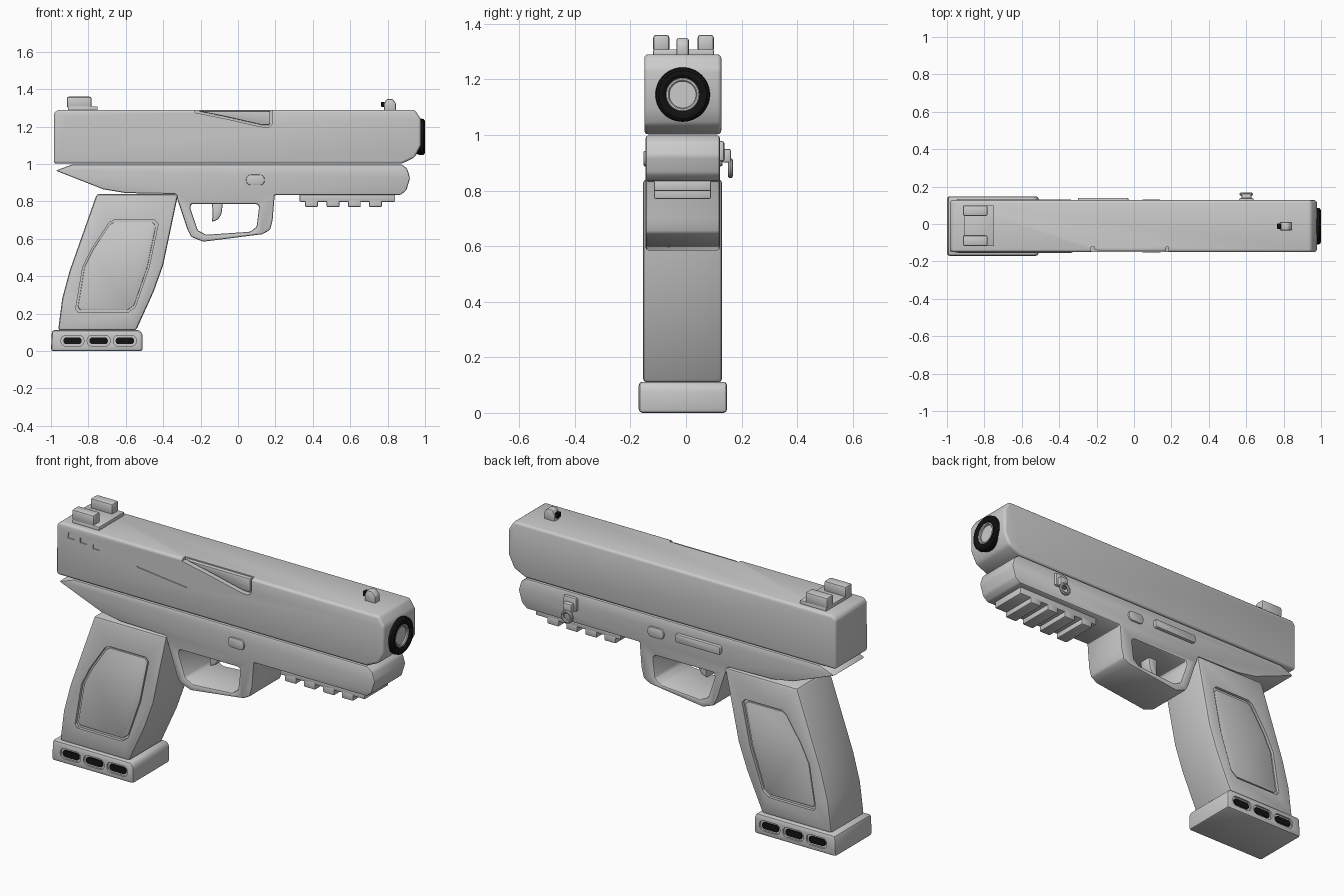
import bpy, math

if "Cube" in bpy.data.objects:
    bpy.data.objects.remove(bpy.data.objects["Cube"])

def material(name, v):
    m = bpy.data.materials.new(name)
    m.diffuse_color = (v, v, v, 1)
    m.use_nodes = True
    m.node_tree.nodes["Principled BSDF"].inputs["Base Color"].default_value = m.diffuse_color
    return m

GREY = material("light_grey", 0.6)
BLACK = material("black", 0.006)
MID = -0.012          # centre plane of the body

def finish(ob, bevel=0, cuts=(), cut_first=False, segs=2):
    """Bevel and cut a part, bake the modifiers, then smooth with sharp edges."""
    def cut():
        for c in cuts:
            m = ob.modifiers.new("cut", 'BOOLEAN')
            m.operation, m.solver, m.object = 'DIFFERENCE', 'EXACT', c
    if cut_first:
        cut()
    if bevel:
        m = ob.modifiers.new("bevel", 'BEVEL')
        m.width, m.segments, m.limit_method = bevel, segs, 'ANGLE'
        m.angle_limit = math.radians(32)
    if not cut_first:
        cut()
    bpy.ops.object.select_all(action='DESELECT')
    bpy.context.view_layer.objects.active = ob
    ob.select_set(True)
    bpy.ops.object.convert(target='MESH')
    bpy.ops.object.shade_smooth_by_angle(angle=math.radians(32))
    for c in cuts:
        bpy.data.objects.remove(c)
    return ob

def prism(name, pts, y0, y1, mat=GREY):
    """Extrude an (x, z) outline from y0 to y1."""
    n = len(pts)
    area = sum(pts[i - 1][0] * pts[i][1] - pts[i][0] * pts[i - 1][1] for i in range(n))
    if area < 0:
        pts = pts[::-1]
    verts = [(x, y, z) for y in (y0, y1) for x, z in pts]
    faces = [tuple(range(n)), tuple(range(2 * n - 1, n - 1, -1))]
    faces += [(i, i + n, (i + 1) % n + n, (i + 1) % n) for i in range(n)]
    me = bpy.data.meshes.new(name)
    me.from_pydata(verts, [], faces)
    me.materials.append(mat)
    ob = bpy.data.objects.new(name, me)
    bpy.context.collection.objects.link(ob)
    return ob

def rect(x0, x1, z0, z1):
    return [(x0, z0), (x1, z0), (x1, z1), (x0, z1)]

def pill(cx, cz, w, h, r, n=5):
    """Rounded rectangle outline."""
    out = []
    for k, (sx, sz) in enumerate(((1, 1), (-1, 1), (-1, -1), (1, -1))):
        for i in range(n):
            a = math.pi / 2 * (k + i / (n - 1))
            out.append((cx + sx * (w / 2 - r) + r * math.cos(a),
                        cz + sz * (h / 2 - r) + r * math.sin(a)))
    return out

def inset(pts, d):
    """Shrink an outline towards its centre by about d."""
    cx = (min(p[0] for p in pts) + max(p[0] for p in pts)) / 2
    cz = (min(p[1] for p in pts) + max(p[1] for p in pts)) / 2
    w = max(p[0] for p in pts) - cx
    h = max(p[1] for p in pts) - cz
    return [(cx + (x - cx) * (1 - d / w), cz + (z - cz) * (1 - d / h)) for x, z in pts]

def box(name, x0, x1, y0, y1, z0, z1, bevel=0.008, mat=GREY):
    return finish(prism(name, rect(x0, x1, z0, z1), y0, y1, mat), bevel)

def lathe(name, profile, cy, cz, mat, n=48):
    """Revolve an (x, radius) closed profile around the x axis."""
    k = len(profile)
    verts = [(x, cy + r * math.cos(2 * math.pi * i / n), cz + r * math.sin(2 * math.pi * i / n))
             for i in range(n) for x, r in profile]
    faces = [(i * k + j, i * k + (j + 1) % k, (i + 1) % n * k + (j + 1) % k, (i + 1) % n * k + j)
             for i in range(n) for j in range(k)]
    me = bpy.data.meshes.new(name)
    me.from_pydata(verts, [], faces)
    me.materials.append(mat)
    ob = bpy.data.objects.new(name, me)
    bpy.context.collection.objects.link(ob)
    return finish(ob)

# Slide with side port, rear marks and a thin scored line
port = [(-0.23, 1.32), (-0.23, 1.275), (-0.07, 1.243), (0.12, 1.2), (0.165, 1.197),
        (0.185, 1.215), (0.185, 1.32)]
marks = [[(-0.915, 1.218), (-0.875, 1.218), (-0.875, 1.235), (-0.895, 1.252), (-0.91, 1.25)],
         rect(-0.84, -0.8, 1.212, 1.238), [(-0.765, 1.2), (-0.725, 1.2), (-0.73, 1.218), (-0.765, 1.225)]]
score = [(-0.5, 1.178), (-0.2, 1.145), (-0.2, 1.138), (-0.5, 1.171)]
slide = prism("slide", [(-0.985, 1.002), (0.875, 1.002), (0.945, 1.035), (0.978, 1.1), (0.978, 1.24),
                        (0.945, 1.29), (-0.965, 1.29), (-0.985, 1.27)], -0.15, 0.127)
finish(slide, 0.022, [prism("port_cutter", port, -0.2, -0.122)] +
       [prism("mark_cutter", m, -0.2, -0.145) for m in marks + [score]], segs=3)
finish(prism("port_cover", [(-0.215, 1.284), (-0.07, 1.254), (0.125, 1.21), (0.165, 1.208),
                            (0.172, 1.22), (0.172, 1.284)], -0.143, -0.11), 0.006)

# Frame with trigger guard opening
hole = [(-0.25, 0.787), (0.1, 0.787), (0.113, 0.775), (0.1, 0.665), (0.065, 0.638),
        (-0.17, 0.622), (-0.215, 0.645), (-0.255, 0.765)]
frame = prism("frame", [(-0.975, 0.965), (-0.885, 0.998), (0.875, 0.998), (0.905, 0.975), (0.92, 0.925),
                        (0.9, 0.86), (0.87, 0.835), (0.196, 0.835), (0.185, 0.7), (0.172, 0.648),
                        (0.13, 0.625), (-0.185, 0.585), (-0.25, 0.61), (-0.27, 0.65), (-0.32, 0.8),
                        (-0.335, 0.84), (-0.6, 0.845), (-0.72, 0.865)], -0.145, 0.122)
finish(frame, 0.016, [prism("guard_cutter", hole, -0.4, 0.4)], cut_first=True)
finish(prism("trigger", [(-0.14, 0.8), (-0.08, 0.8), (-0.088, 0.735), (-0.105, 0.705), (-0.14, 0.69),
                         (-0.135, 0.73)], MID - 0.035, MID + 0.035), 0.008)

# Grip with recessed panels on both sides
panel = [(-0.665, 0.7), (-0.445, 0.7), (-0.427, 0.68), (-0.475, 0.45), (-0.55, 0.235), (-0.588, 0.207),
         (-0.855, 0.207), (-0.868, 0.225), (-0.83, 0.45), (-0.78, 0.55), (-0.69, 0.685)]
grip = prism("grip", [(-0.755, 0.84), (-0.32, 0.84), (-0.4, 0.46), (-0.45, 0.32), (-0.545, 0.11),
                      (-0.962, 0.11), (-0.94, 0.28), (-0.9, 0.43)], -0.155, 0.13)
finish(grip, 0.014, [prism("panel_cutter", panel, a, b) for a, b in ((-0.3, -0.139), (0.114, 0.3))])
for side, (a, b) in (("front", (-0.147, -0.13)), ("back", (0.105, 0.122))):
    finish(prism(side + "_grip_panel", inset(panel, 0.012), a, b), 0.004)

# Magazine base with dark slots on both sides
base = prism("magazine_base", [(-1, 0), (-0.51, 0), (-0.51, 0.09), (-0.525, 0.112), (-0.995, 0.112)],
             -0.17, 0.148)
slots = (-0.885, -0.745, -0.605)
finish(base, 0.018, [prism("slot_cutter", pill(x, 0.055, 0.122, 0.056, 0.024), a, b)
                     for x in slots for a, b in ((-0.3, -0.16), (0.138, 0.3))])
for x in slots:
    for a, b in ((-0.166, -0.158), (0.136, 0.144)):
        finish(prism("base_slot", pill(x, 0.055, 0.098, 0.036, 0.016), a, b, BLACK))

# Muzzle
lathe("muzzle_ring", [(0.95, 0.06), (0.95, 0.09), (0.978, 0.098), (0.992, 0.096), (1.0, 0.086),
                      (1.0, 0.072), (0.992, 0.06)], MID, 1.145, BLACK)
lathe("barrel_rim", [(0.95, 0.048), (0.95, 0.062), (0.988, 0.062), (0.992, 0.058), (0.992, 0.052),
                     (0.988, 0.048)], MID, 1.145, GREY)
lathe("barrel_plug", [(0.95, 0.0001), (0.95, 0.05), (0.98, 0.05), (0.98, 0.0001)], MID, 1.145, GREY)

# Sights
box("rear_sight_base", -0.91, -0.75, -0.118, 0.1, 1.28, 1.308, 0.005)
for y in (-0.118, 0.042):
    box("rear_sight_post", -0.915, -0.783, y, y + 0.058, 1.3, 1.36, 0.01)
finish(prism("front_sight", [(0.78, 1.28), (0.845, 1.28), (0.845, 1.325), (0.825, 1.348), (0.795, 1.348),
                             (0.78, 1.32)], MID - 0.022, MID + 0.022), 0.007)
box("front_sight_dot", 0.765, 0.785, MID - 0.014, MID + 0.014, 1.305, 1.333, 0.004, BLACK)

# Accessory rail
box("rail", 0.33, 0.84, -0.115, 0.09, 0.798, 0.84, 0.006)
for x in (0.393, 0.508, 0.622, 0.735):
    box("rail_tooth", x - 0.034, x + 0.034, -0.115, 0.09, 0.77, 0.815, 0.006)

# Side buttons, long catch and hanging ring
for a, b in ((-0.153, -0.13), (0.11, 0.131)):
    finish(prism("pin_button", pill(0.093, 0.915, 0.098, 0.056, 0.024), a, b), 0.005)
finish(prism("long_catch", pill(-0.165, 0.925, 0.27, 0.046, 0.012), 0.11, 0.14), 0.006)
box("ring_mount", 0.562, 0.64, 0.115, 0.138, 0.905, 0.978)
box("ring_stem", 0.575, 0.628, 0.13, 0.162, 0.9, 0.95)
bpy.ops.mesh.primitive_torus_add(major_radius=0.027, minor_radius=0.009, major_segments=24,
                                 minor_segments=10, location=(0.6, 0.16, 0.88),
                                 rotation=(math.pi / 2, 0, 0))
ring = bpy.context.object
ring.name = "hanging_ring"
ring.data.materials.append(GREY)
finish(ring)
